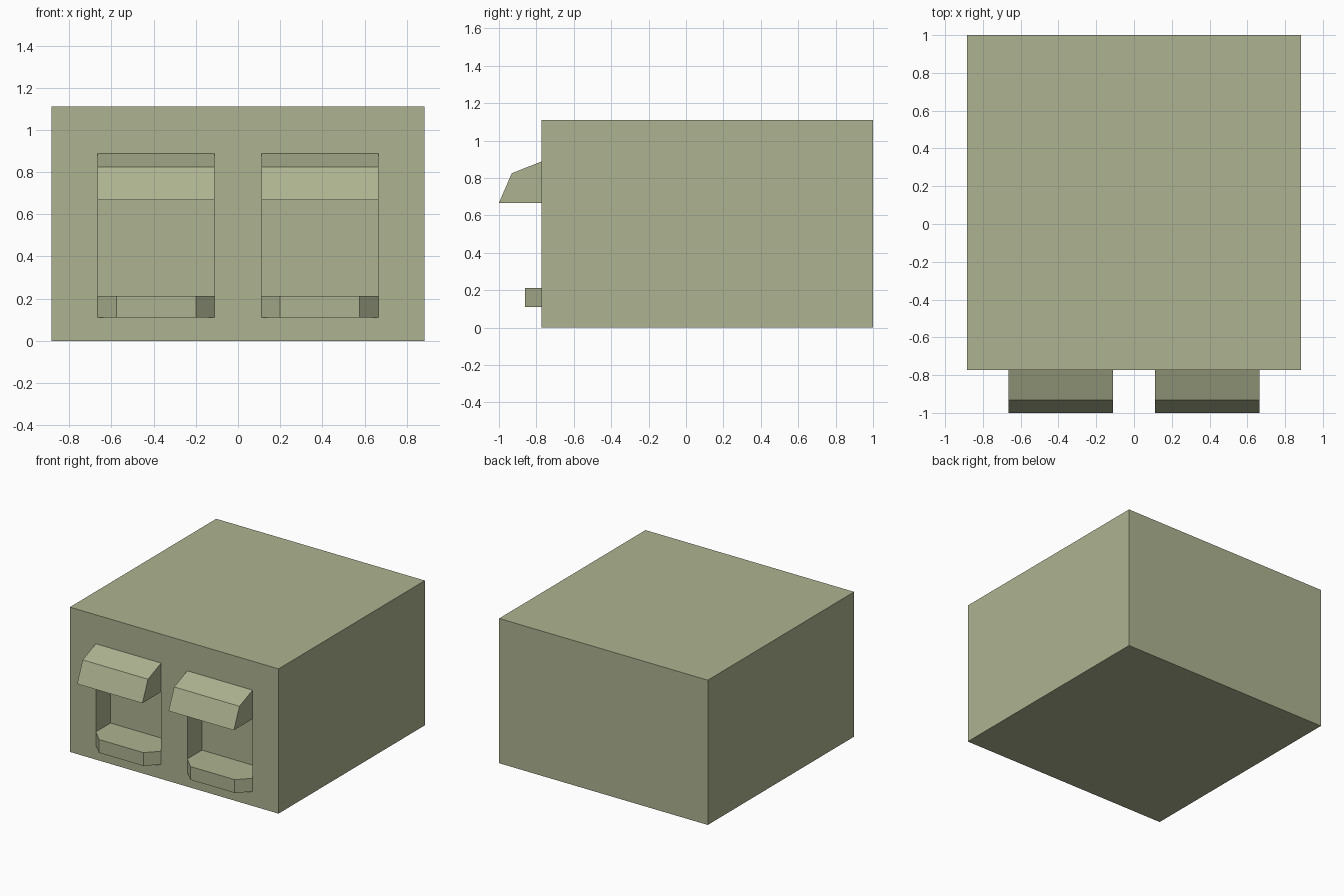
import bpy, bmesh
from mathutils import Vector

if "Cube" in bpy.data.objects:
    bpy.data.objects.remove(bpy.data.objects["Cube"])

FRONT, BACK = -0.773, 1.0      # body front and back in y
RECESS = FRONT + 0.178         # back wall of the openings
X0, X1 = 0.111, 0.665          # opening sides
Z0, Z1 = 0.11, 0.888           # opening bottom and top

mat = bpy.data.materials.new("olive_grey")
mat.diffuse_color = (0.42, 0.45, 0.28, 1)
mat.use_nodes = True
mat.node_tree.nodes["Principled BSDF"].inputs["Base Color"].default_value = mat.diffuse_color


def prism(name, points, offset):
    """Extrude a planar profile into a solid."""
    bm = bmesh.new()
    face = bm.faces.new([bm.verts.new(p) for p in points])
    new = bmesh.ops.extrude_face_region(bm, geom=[face])["geom"]
    verts = [v for v in new if isinstance(v, bmesh.types.BMVert)]
    bmesh.ops.translate(bm, verts=verts, vec=Vector(offset))
    bmesh.ops.recalc_face_normals(bm, faces=bm.faces)
    mesh = bpy.data.meshes.new(name)
    bm.to_mesh(mesh)
    bm.free()
    mesh.materials.append(mat)
    ob = bpy.data.objects.new(name, mesh)
    bpy.context.collection.objects.link(ob)
    return ob


def box(name, x0, x1, y0, y1, z0, z1):
    return prism(name, [(x0, y0, z0), (x1, y0, z0), (x1, y1, z0), (x0, y1, z0)],
                 (0, 0, z1 - z0))


# Main housing
body = box("housing", -0.885, 0.885, FRONT, BACK, 0, 1.11)

for side, a in (("left", -X1), ("right", X0)):
    b = a + X1 - X0

    # Recessed opening in the front
    cutter = box(side + "_opening_cutter", a, b, FRONT - 0.3, RECESS, Z0, Z1)
    cutter.hide_render = True
    cutter.hide_viewport = True
    mod = body.modifiers.new(side + "_opening", 'BOOLEAN')
    mod.operation = 'DIFFERENCE'
    mod.solver = 'EXACT'
    mod.object = cutter

    # Sloped hood above the opening
    hood = [(RECESS, Z1), (FRONT, Z1), (-0.932, 0.825), (-1.0, 0.667), (RECESS, 0.667)]
    prism(side + "_hood", [(a, y, z) for y, z in hood], (b - a, 0, 0))

    # Tray with clipped front corners
    c = 0.089
    tray = [(a, RECESS), (a, FRONT), (a + c, FRONT - c), (b - c, FRONT - c),
            (b, FRONT), (b, RECESS)]
    prism(side + "_tray", [(x, y, Z0) for x, y in tray], (0, 0, 0.102))
